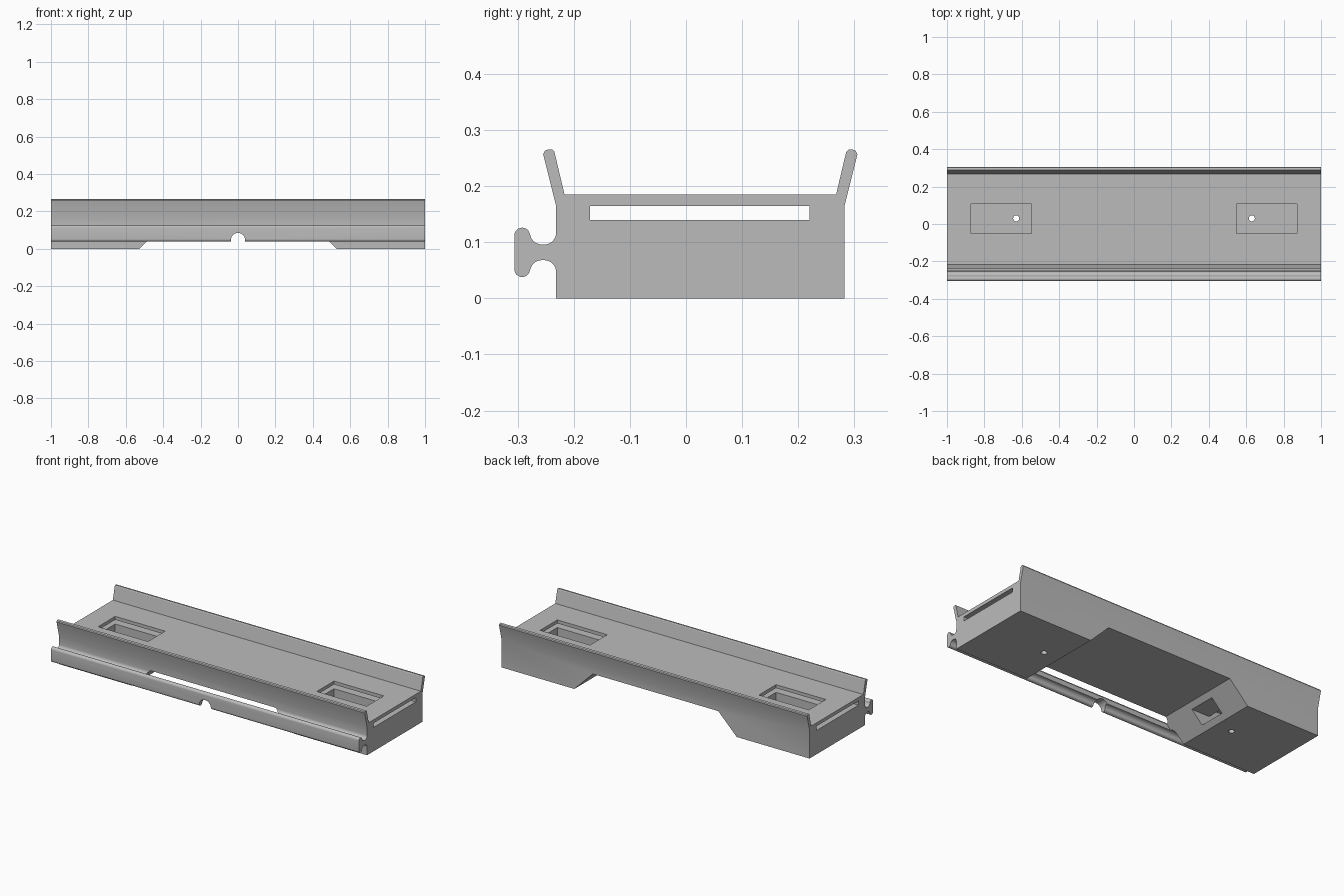
import bpy, bmesh
from math import sin, cos, radians
from mathutils import Vector

cube = bpy.data.objects.get("Cube")
if cube:
    bpy.data.objects.remove(cube, do_unlink=True)

grey = bpy.data.materials.new("plain_grey")
grey.use_nodes = True
grey.diffuse_color = (0.5, 0.5, 0.5, 1)
grey.node_tree.nodes["Principled BSDF"].inputs["Base Color"].default_value = (0.5, 0.5, 0.5, 1)


def prism(name, points, start, end, axis):
    """Extrude a closed outline between two positions along the axis."""
    def place(a, b):
        return {"X": (start, a, b), "Y": (a, start, b), "Z": (a, b, start)}[axis]
    bm = bmesh.new()
    face = bm.faces.new([bm.verts.new(place(a, b)) for a, b in points])
    moved = bmesh.ops.extrude_face_region(bm, geom=[face])["geom"]
    shift = Vector([end - start if axis == c else 0 for c in "XYZ"])
    bmesh.ops.translate(bm, vec=shift, verts=[g for g in moved if isinstance(g, bmesh.types.BMVert)])
    bmesh.ops.recalc_face_normals(bm, faces=bm.faces)
    mesh = bpy.data.meshes.new(name)
    bm.to_mesh(mesh)
    bm.free()
    mesh.materials.append(grey)
    obj = bpy.data.objects.new(name, mesh)
    bpy.context.collection.objects.link(obj)
    return obj


def arc(cx, cy, r, a0, a1, steps=8):
    angles = [radians(a0 + (a1 - a0) * i / steps) for i in range(steps + 1)]
    return [(cx + r * cos(a), cy + r * sin(a)) for a in angles]


def rect(a0, a1, b0, b1):
    return [(a0, b0), (a1, b0), (a1, b1), (a0, b1)]


def cut(target, cutter):
    cutter.hide_render = True
    mod = target.modifiers.new("cut", "BOOLEAN")
    mod.operation = "DIFFERENCE"
    mod.solver = "EXACT"
    mod.object = cutter
    bpy.context.view_layer.objects.active = target
    bpy.ops.object.modifier_apply(modifier=mod.name)
    bpy.data.objects.remove(cutter, do_unlink=True)


# Cross-section: body with two flared lips and a T-shaped front rail
mid = 0.0255
half_lip = [(0.257, 0.165), (0.280, 0.257), (0.277, 0.263), (0.272, 0.265),
            (0.264, 0.265), (0.260, 0.261), (0.242, 0.185)]
back_lip = [(mid + y, z) for y, z in half_lip]
front_lip = [(mid - y, z) for y, z in reversed(half_lip)]
front, out, back = -0.2315, -0.306, -0.278
r = (back - out) / 2
rail_y = (out + back) / 2
fillet = 0.021
arm_low, arm_top = 0.068, 0.096

outline = [(front, 0), (mid + 0.257, 0)] + back_lip + front_lip
outline += arc(front - fillet, arm_top + fillet, fillet, 0, -90)
outline += arc(back + fillet, arm_top + fillet, fillet, 270, 180)
outline += arc(rail_y, 0.126 - r, r, 0, 180, 12)
outline += arc(rail_y, 0.038 + r, r, 180, 360, 12)
outline += arc(back + fillet, arm_low - fillet, fillet, 180, 90)
outline += arc(front - fillet, arm_low - fillet, fillet, 90, 0)
tray = prism("tray_with_rail", outline, -1, 1, "X")

# Wide recess under the middle with sloped ends
recess = [(-0.547, -0.02), (0.547, -0.02), (0.407, 0.12), (-0.407, 0.12)]
cut(tray, prism("recess_cutter", recess, -0.253, 0.4, "Y"))

# Thin slot running the full length
cut(tray, prism("slot_cutter", rect(-0.171, 0.22, 0.14, 0.165), -1.1, 1.1, "X"))

# Pockets, side passages to the slopes, and small drain holes
for s in (-1, 1):
    x0, x1 = sorted((s * 0.548, s * 0.872))
    cut(tray, prism("pocket_cutter", rect(x0, x1, -0.052, 0.107), 0.026, 0.3, "Z"))
    x0, x1 = sorted((s * 0.38, s * 0.6))
    cut(tray, prism("passage_cutter", rect(x0, x1, -0.052, 0.107), 0.026, 0.094, "Z"))
    cut(tray, prism("hole_cutter", arc(s * 0.63, 0.03, 0.016, 0, 345, 23), -0.1, 0.1, "Z"))

# Round-topped notch in the middle of the rail
notch = [(-0.038, -0.05), (0.038, -0.05)] + arc(0, 0.047, 0.038, 0, 180, 20)
cut(tray, prism("notch_cutter", notch, -0.4, -0.24, "Y"))

bpy.ops.object.select_all(action="DESELECT")
tray.select_set(True)
bpy.context.view_layer.objects.active = tray
bpy.ops.object.shade_smooth_by_angle(angle=radians(25))
